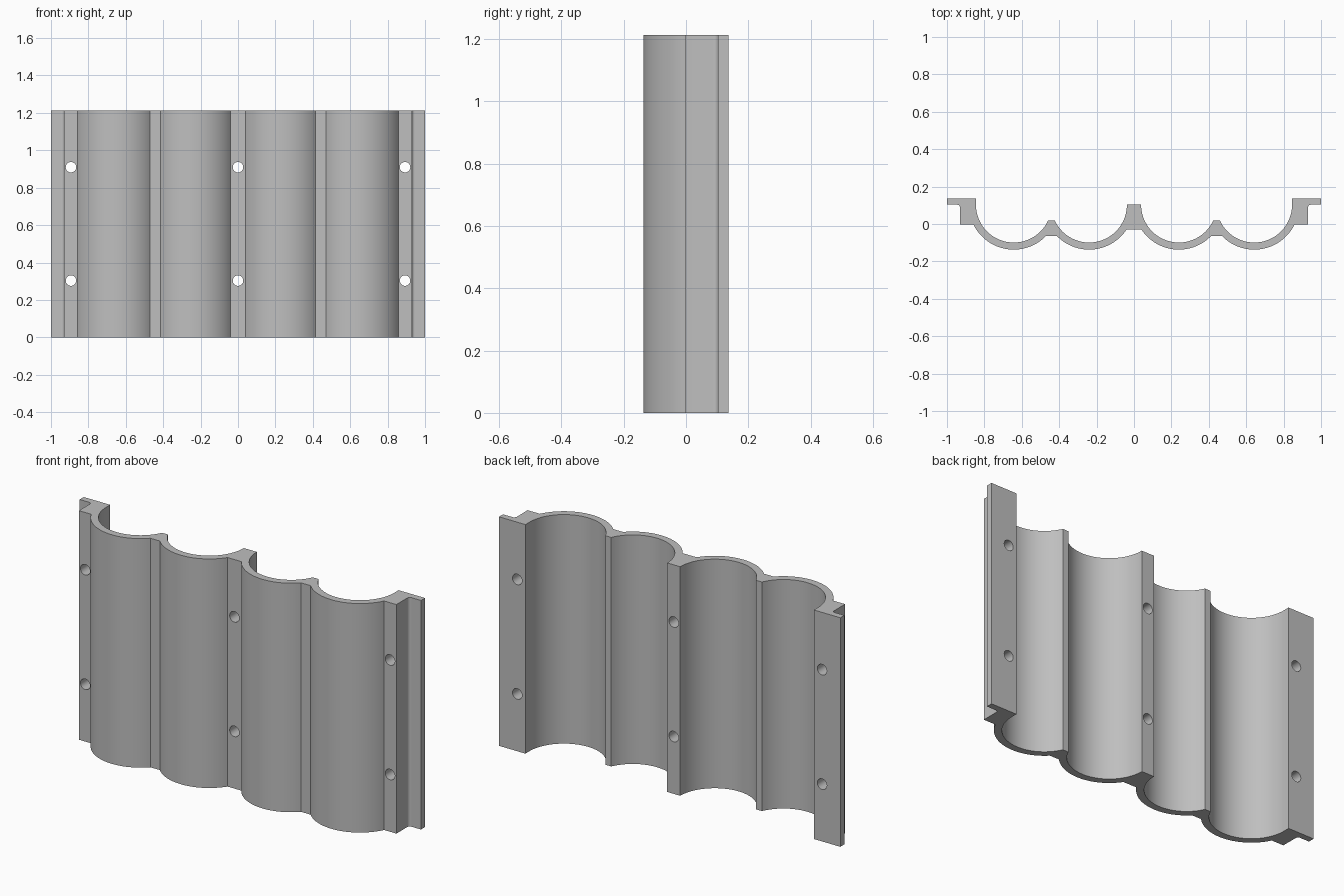
import bpy, bmesh
from math import cos, sin, acos, asin, pi, radians, sqrt

if "Cube" in bpy.data.objects:
    bpy.data.objects.remove(bpy.data.objects["Cube"], do_unlink=True)

HEIGHT = 1.213
R_IN, R_OUT = 0.202, 0.24       # channel wall radii
CY = 0.103                      # depth of the channel centres
X_SIDE, X_MID = -0.643, -0.24   # channel centres on one half
BACK, FOOT = 0.137, -0.003      # back of flange, front of side block
RIB_TOP, RIB_FRONT, MID_FRONT = 0.02, -0.063, -0.03
FILLET = 0.015
HOLE_R = 0.028

grey = bpy.data.materials.new("light grey")
grey.use_nodes = True
colour = (0.52, 0.52, 0.52, 1)
grey.diffuse_color = colour
grey.node_tree.nodes["Principled BSDF"].inputs["Base Color"].default_value = colour


def arc(cx, cy, r, a, b, n):
    return [(cx + r * cos(a + (b - a) * i / n), cy + r * sin(a + (b - a) * i / n))
            for i in range(n + 1)]


def below(r, y):
    """Angle under the horizontal where a channel circle reaches depth y."""
    return asin((CY - y) / r)


# Back line of the left half: flange, two hollow channels, middle rib
rib = below(R_IN, RIB_TOP)
back = [(-1, BACK), (X_SIDE - R_IN, BACK)]
back += arc(X_SIDE, CY, R_IN, pi, 2 * pi - rib, 40)
back += arc(X_MID, CY, R_IN, pi + rib, 2 * pi, 40)

# Front line: flange step with fillet, side block, outer channel walls
front = [(-1, CY)]
front += arc(-0.93 - FILLET, CY - FILLET, FILLET, pi / 2, 0, 6)
front += [(-0.93, FOOT)]
front += arc(X_SIDE, CY, R_OUT, pi + below(R_OUT, FOOT), 2 * pi - below(R_OUT, RIB_FRONT), 36)
front += arc(X_MID, CY, R_OUT, pi + below(R_OUT, RIB_FRONT), 2 * pi - below(R_OUT, MID_FRONT), 36)


def mirrored(line):
    return line + [(-x, y) for x, y in reversed(line)]


outline = mirrored(front) + mirrored(back)[::-1]

# Channel panel: outline extruded upward
bm = bmesh.new()
face = bm.faces.new([bm.verts.new((x, y, 0)) for x, y in outline])
grown = bmesh.ops.extrude_face_region(bm, geom=[face])
bmesh.ops.translate(bm, vec=(0, 0, HEIGHT),
                    verts=[v for v in grown["geom"] if isinstance(v, bmesh.types.BMVert)])
bmesh.ops.recalc_face_normals(bm, faces=bm.faces)
mesh = bpy.data.meshes.new("channel_panel")
bm.to_mesh(mesh)
bm.free()
mesh.materials.append(grey)
panel = bpy.data.objects.new("channel_panel", mesh)
bpy.context.collection.objects.link(panel)

# Screw holes through the side blocks and middle rib
for x in (-0.893, 0, 0.893):
    for z in (HEIGHT / 4, HEIGHT * 3 / 4):
        bpy.ops.mesh.primitive_cylinder_add(vertices=32, radius=HOLE_R, depth=1,
                                            location=(x, 0, z), rotation=(pi / 2, 0, 0))
        cutter = bpy.context.object
        cutter.name = "hole_cutter"
        cutter.hide_render = True
        cutter.data.materials.append(grey)
        cut = panel.modifiers.new("screw_hole", "BOOLEAN")
        cut.operation = "DIFFERENCE"
        cut.solver = "EXACT"
        cut.object = cutter
        bpy.ops.object.select_all(action="DESELECT")
        panel.select_set(True)
        bpy.context.view_layer.objects.active = panel
        bpy.ops.object.modifier_apply(modifier=cut.name)
        bpy.data.objects.remove(cutter, do_unlink=True)

bpy.ops.object.shade_smooth_by_angle(angle=radians(25))
